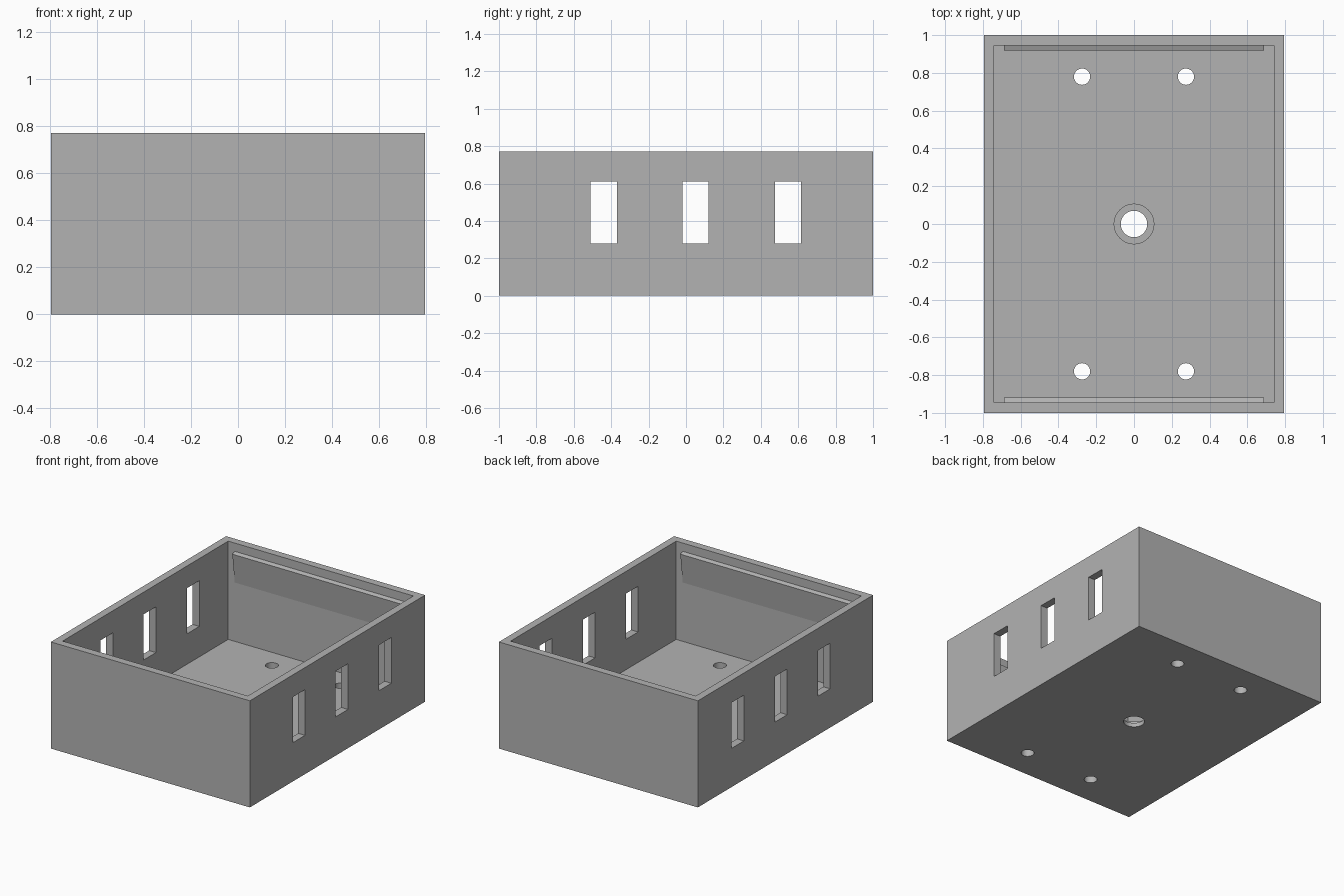
import bpy
import bmesh
from mathutils import Matrix, Vector

if "Cube" in bpy.data.objects:
    bpy.data.objects.remove(bpy.data.objects["Cube"], do_unlink=True)

GREY = (0.45, 0.45, 0.45, 1.0)
HALF_X, HALF_Y, HEIGHT = 0.795, 1.0, 0.77
WALL, FLOOR = 0.055, 0.06
IN_X, IN_Y = HALF_X - WALL, HALF_Y - WALL

grey = bpy.data.materials.new("plain grey")
grey.use_nodes = True
grey.diffuse_color = GREY
grey.node_tree.nodes["Principled BSDF"].inputs["Base Color"].default_value = GREY


def add_object(name, bm):
    bmesh.ops.recalc_face_normals(bm, faces=bm.faces)
    mesh = bpy.data.meshes.new(name)
    bm.to_mesh(mesh)
    bm.free()
    mesh.materials.append(grey)
    obj = bpy.data.objects.new(name, mesh)
    bpy.context.collection.objects.link(obj)
    return obj


def box(name, low, high):
    low, high = Vector(low), Vector(high)
    bm = bmesh.new()
    place = Matrix.Translation((low + high) / 2) @ Matrix.Diagonal((*(high - low), 1))
    bmesh.ops.create_cube(bm, size=1, matrix=place)
    return add_object(name, bm)


def cylinder(name, x, y, radius, low, high):
    bm = bmesh.new()
    bmesh.ops.create_cone(bm, cap_ends=True, segments=48, radius1=radius, radius2=radius,
                          depth=high - low,
                          matrix=Matrix.Translation((x, y, (low + high) / 2)))
    return add_object(name, bm)


# Open tray
tray = box("tray", (-HALF_X, -HALF_Y, 0), (HALF_X, HALF_Y, HEIGHT))
cutters = [box("cavity_cutter", (-IN_X, -IN_Y, FLOOR), (IN_X, IN_Y, 1))]

# Slots through both long walls
for y in (-0.44, 0.05, 0.545):
    cutters.append(box("slot_cutter", (-1, y - 0.07, 0.28), (1, y + 0.07, 0.61)))

# Mounting holes and the stepped centre hole
for x in (-0.275, 0.275):
    for y in (-0.78, 0.78):
        cutters.append(cylinder("mounting_hole_cutter", x, y, 0.043, -0.1, 0.2))
cutters.append(cylinder("centre_hole_cutter", 0, 0, 0.07, -0.1, 0.2))
cutters.append(cylinder("counterbore_cutter", 0, 0, 0.105, FLOOR / 2, 0.2))

for cutter in cutters:
    cutter.hide_render = True
    cut = tray.modifiers.new(cutter.name, "BOOLEAN")
    cut.operation = "DIFFERENCE"
    cut.solver = "EXACT"
    cut.object = cutter

# Bake the cuts, then drop the cutters
graph = bpy.context.evaluated_depsgraph_get()
cut_mesh = bpy.data.meshes.new_from_object(tray.evaluated_get(graph))
tray.modifiers.clear()
tray.data = cut_mesh
for cutter in cutters:
    bpy.data.objects.remove(cutter, do_unlink=True)

# Wedge-shaped lid catches on the end walls
for name, side in (("front_lid_catch", -1), ("back_lid_catch", 1)):
    bm = bmesh.new()
    profile = ((IN_Y + 0.005, 0.712), (IN_Y - 0.027, 0.70), (IN_Y, 0.485), (IN_Y + 0.005, 0.485))
    face = bm.faces.new([bm.verts.new((-0.688, side * y, z)) for y, z in profile])
    moved = bmesh.ops.extrude_face_region(bm, geom=[face])["geom"]
    bmesh.ops.translate(bm, vec=(1.376, 0, 0),
                        verts=[v for v in moved if isinstance(v, bmesh.types.BMVert)])
    add_object(name, bm)

# Smooth hole walls, crisp edges elsewhere
bpy.ops.object.select_all(action="DESELECT")
tray.select_set(True)
bpy.context.view_layer.objects.active = tray
bpy.ops.object.shade_smooth_by_angle()
